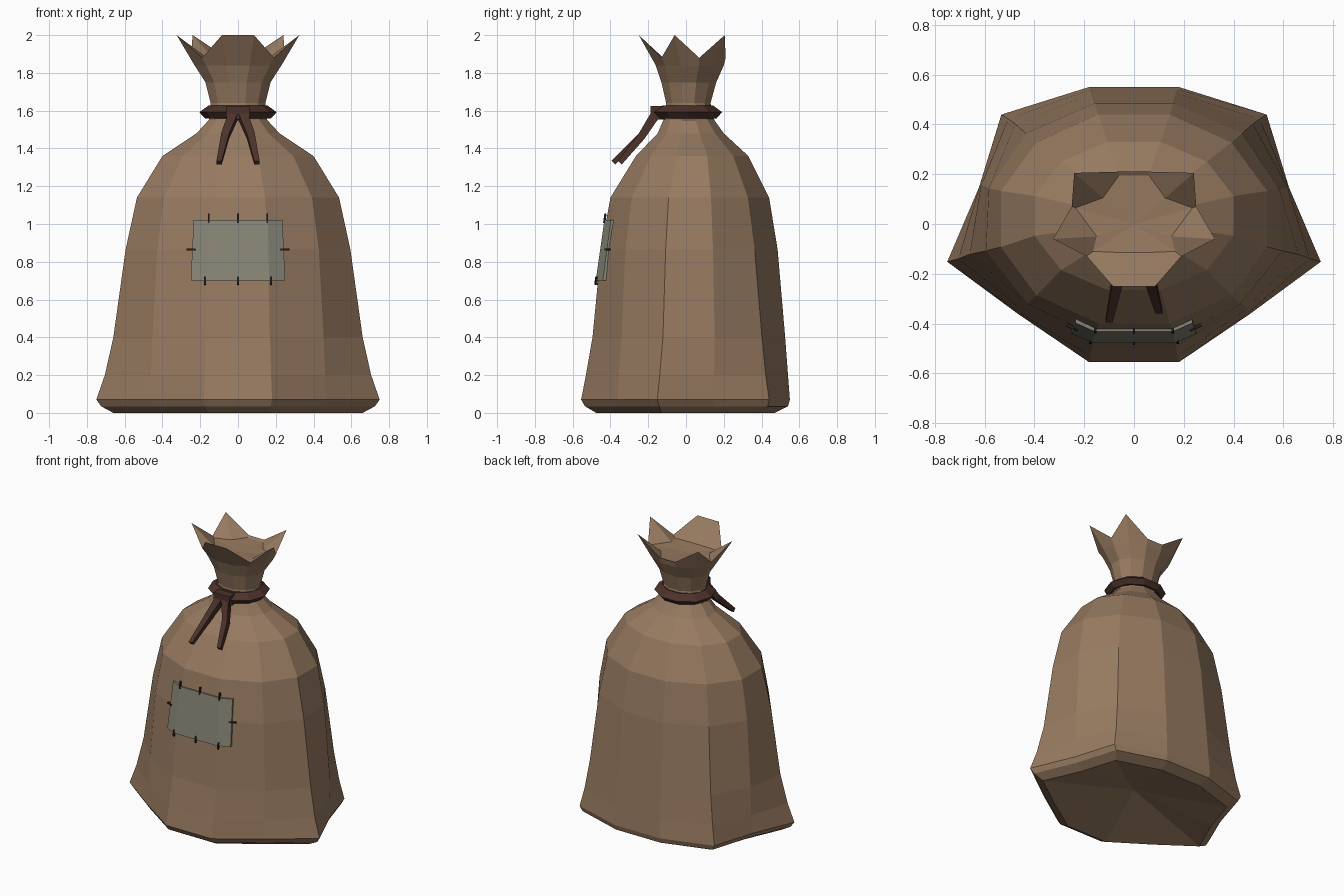
import bpy, bmesh, math
from mathutils import Vector

if "Cube" in bpy.data.objects:
    bpy.data.objects.remove(bpy.data.objects["Cube"])


def material(name, rgb):
    m = bpy.data.materials.new(name)
    m.diffuse_color = (*rgb, 1)
    m.use_nodes = True
    m.node_tree.nodes["Principled BSDF"].inputs["Base Color"].default_value = m.diffuse_color
    return m


BURLAP = material("brown burlap", (0.31, 0.195, 0.118))
CORD = material("dark leather cord", (0.072, 0.032, 0.023))
CLOTH = material("grey green cloth", (0.24, 0.235, 0.18))
THREAD = material("black thread", (0.02, 0.014, 0.012))


def finish(name, bm, mat):
    bmesh.ops.recalc_face_normals(bm, faces=bm.faces)
    me = bpy.data.meshes.new(name)
    bm.to_mesh(me)
    bm.free()
    me.materials.append(mat)
    ob = bpy.data.objects.new(name, me)
    bpy.context.collection.objects.link(ob)
    return ob


def bridge(bm, a, b):
    for i in range(len(a)):
        j = (i + 1) % len(a)
        bm.faces.new((a[i], a[j], b[j], b[i]))


def fan(bm, ring, co):
    c = bm.verts.new(co)
    for i in range(len(ring)):
        bm.faces.new((ring[i], ring[(i + 1) % len(ring)], c))


def mirrored(half):
    """Close a right-hand half ring (front to back) into a full ring."""
    return half + [(-x, y, z) for x, y, z in reversed(half)]


# ---- sack: 12 columns, round at the shoulder, slumped corners at the base
C15 = math.cos(math.radians(15))
ROUND = [(math.cos(math.radians(a)) / C15, math.sin(math.radians(a)) / C15)
         for a in range(-75, 90, 30)]
SLUMP = [(.24, -1), (.62, -.65), (1, -.27), (.83, .27), (.71, .8), (.24, 1)]
# height, half width, front depth, back depth, slump amount
RINGS = [(0, .66, .475, .47, 1), (.035, .725, .535, .54, 1), (.07, .75, .555, .55, 1),
         (.2, .705, .53, .54, .7), (.4, .66, .495, .525, .4), (.865, .595, .45, .485, .12),
         (1.14, .535, .40, .44, 0), (1.36, .40, .265, .33, 0), (1.48, .22, .15, .20, 0),
         (1.55, .155, .12, .15, 0), (1.64, .145, .105, .13, 0), (1.75, .172, .13, .16, 0),
         (1.84, .23, .16, .20, 0)]
# ragged mouth: alternating tips and valleys, then the gathered filling inside
RIM = [(.085, -.25, 2), (.19, -.13, 1.88), (.325, -.06, 2),
       (.25, .07, 1.88), (.24, .205, 2), (.06, .21, 1.88)]
INNER = [(.045, -.115, 1.87), (.165, -.11, 1.87), (.15, -.05, 1.87),
         (.235, .065, 1.87), (.125, .105, 1.87), (.06, .195, 1.87)]


def sack_half(z, w, f, b, s):
    mid, dep = (b - f) / 2, (b + f) / 2
    pts = []
    for (rx, ry), (sx, sy) in zip(ROUND, SLUMP):
        pts.append((w * (rx + (sx - rx) * s), mid + dep * (ry + (sy - ry) * s), z))
    return pts


bm = bmesh.new()
halves = [sack_half(*r) for r in RINGS] + [RIM, INNER]
rings = [[bm.verts.new(p) for p in mirrored(h)] for h in halves]
for a, b in zip(rings, rings[1:]):
    bridge(bm, a, b)
fan(bm, rings[0], (0, 0, .12))
fan(bm, rings[-1], (0, 0, 1.86))
finish("sack", bm, BURLAP)

# ---- cord wrapped round the neck
bm = bmesh.new()
SECTION = [(-.06, .035), (-.015, .036), (.035, 0), (.005, -.033), (-.06, -.03)]
loops = []
for i in range(10):
    a = math.tau * i / 10
    loops.append([bm.verts.new(((.17 + r) * math.cos(a), .01 + (.155 + r) * math.sin(a),
                                1.592 + h)) for r, h in SECTION])
for i in range(10):
    bridge(bm, loops[i], loops[(i + 1) % 10])
finish("neck_cord", bm, CORD)


def box(name, center, size, mat, tilt=0):
    bm = bmesh.new()
    bmesh.ops.create_cube(bm, size=1)
    for v in bm.verts:
        v.co = Vector([c * s for c, s in zip(v.co, size)])
    ob = finish(name, bm, mat)
    ob.location = center
    ob.rotation_euler[0] = tilt
    return ob


box("cord_knot", (0, -.15, 1.588), (.125, .075, .072), CORD)


# ---- two tapering cord tails hanging off the knot
def tail(name, path, radii):
    bm = bmesh.new()
    out = []
    for p, r in zip(path, radii):
        p = Vector(p)
        out.append([bm.verts.new(p + Vector(o)) for o in
                    ((-r, -r * .7, r * .7), (r, -r * .7, r * .7),
                     (r, r * .7, -r * .7), (-r, r * .7, -r * .7))])
    for a, b in zip(out, out[1:]):
        bridge(bm, a, b)
    bm.faces.new(out[0])
    bm.faces.new(out[-1])
    finish(name, bm, CORD)


for name, s, end in (("left_tail", -1, -.385), ("right_tail", 1, -.35)):
    tail(name, [(s * .025, -.165, 1.575), (s * .068, -.235, 1.465), (s * .10, end, 1.325)],
         (.026, .021, .014))


# ---- patch that follows the front facets of the sack
def front_y(x, z):
    t = (z - .70) / .32
    front, bend = -.468 + .046 * t, .165 - .008 * t
    return front + max(0, abs(x) - bend) * .44


bm = bmesh.new()
layers = []
for off in (-.01, .012):
    outline = []
    for z, xs in ((.70, (-.25, -.165, .165, .25)), (1.02, (.235, .157, -.157, -.235))):
        outline += [bm.verts.new((x, front_y(x, z) + off, z)) for x in xs]
    layers.append(outline)
    for i in range(3):
        bm.faces.new((outline[i], outline[i + 1], outline[6 - i], outline[7 - i]))
bridge(bm, *layers)
finish("patch", bm, CLOTH)

# ---- stitches across the patch edges
for i, (x, z, w, h) in enumerate(
        [(s * .155, 1.03, .01, .05) for s in (-1, 0, 1)]
        + [(s * .175, .70, .01, .045) for s in (-1, 0, 1)]
        + [(s * .247, .865, .05, .01) for s in (-1, 1)]):
    ob = box("stitch_%d" % (i + 1), (x, front_y(x, z) - .009, z), (w, .012, h), THREAD, -.14)
    if w > h:
        ob.rotation_euler[2] = math.copysign(.41, x)
